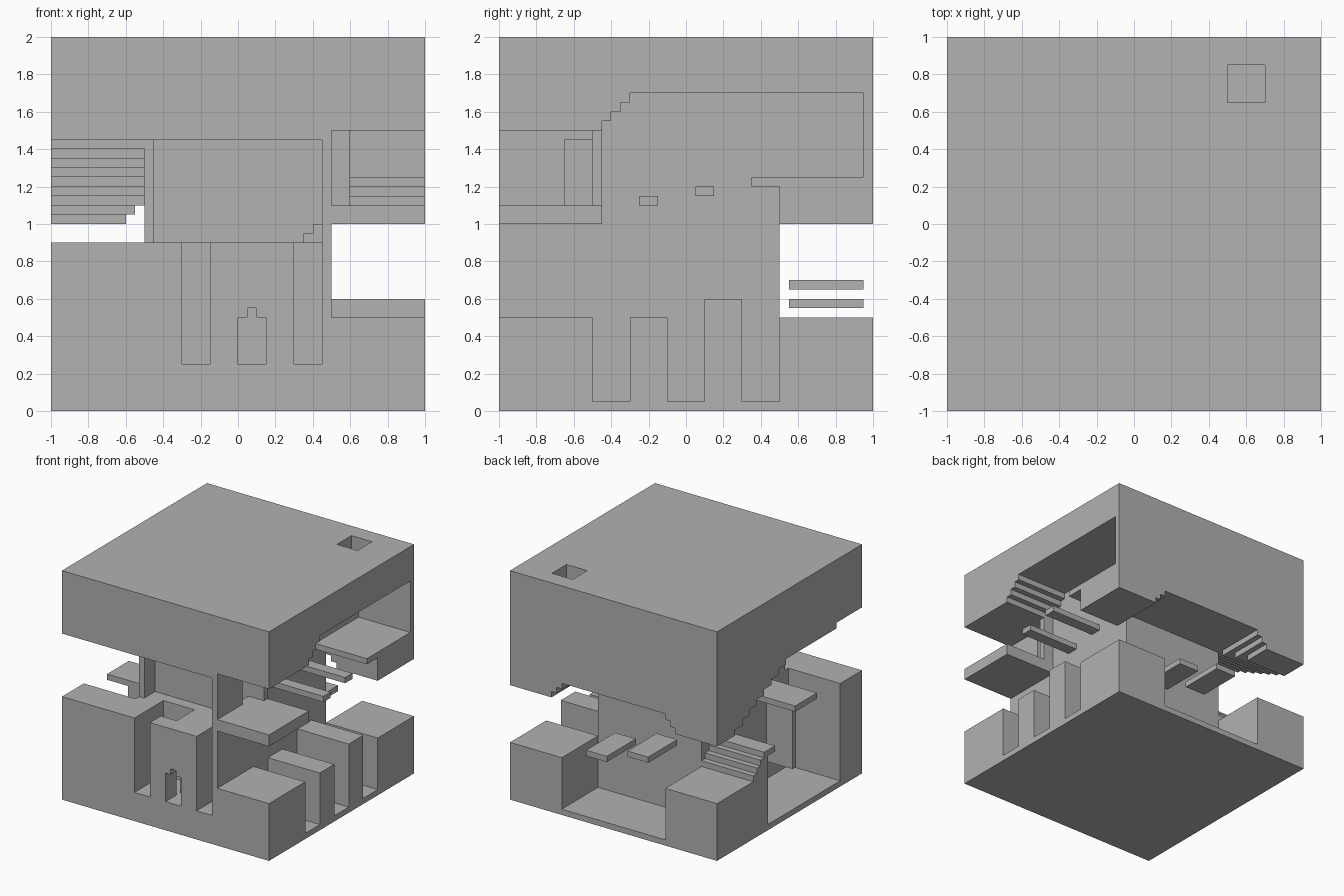
import bpy
import bmesh
from mathutils import Vector

UNIT = 0.05          # all sizes below are counted in this module
EDGE = 20            # half the width of the whole block
CORE = 10            # half the width of the central core
CEILING = 34         # underside of the roof slab
FLOOR = 1            # top of the ground slab

old_cube = bpy.data.objects.get("Cube")
if old_cube:
    bpy.data.objects.remove(old_cube, do_unlink=True)

stone = bpy.data.materials.new("plain_grey")
stone.use_nodes = True
grey = (0.445, 0.445, 0.445, 1)
stone.diffuse_color = grey
stone.node_tree.nodes["Principled BSDF"].inputs["Base Color"].default_value = grey


def prism(name, axis, profile, start, end):
    """Extrude a closed profile along the named axis from start to end."""
    def place(a, b, depth):
        order = {"x": (depth, a, b), "y": (a, depth, b), "z": (a, b, depth)}
        return Vector(order[axis]) * UNIT

    bm = bmesh.new()
    outline = [bm.verts.new(place(a, b, start)) for a, b in profile]
    face = bm.faces.new(outline)
    result = bmesh.ops.extrude_face_region(bm, geom=[face])
    moved = [v for v in result["geom"] if isinstance(v, bmesh.types.BMVert)]
    shift = place(0, 0, end - start)
    bmesh.ops.translate(bm, verts=moved, vec=shift)
    bmesh.ops.recalc_face_normals(bm, faces=bm.faces)
    mesh = bpy.data.meshes.new(name)
    bm.to_mesh(mesh)
    bm.free()
    mesh.materials.append(stone)
    part = bpy.data.objects.new(name, mesh)
    bpy.context.scene.collection.objects.link(part)
    return part


def box(name, x, y, z):
    """Box from three (low, high) ranges."""
    corners = [(x[0], y[0]), (x[1], y[0]), (x[1], y[1]), (x[0], y[1])]
    return prism(name, "z", corners, z[0], z[1])


def stairs(start, run, rise, count):
    """Points of a stepped line, each step rising first and then running."""
    a, b = start
    points = [(a, b)]
    for _ in range(count):
        b += rise
        points.append((a, b))
        a += run
        points.append((a, b))
    return points


def cut(target, cutter):
    """Subtract a hidden cutter from a part."""
    cutter.hide_render = True
    cutter.hide_viewport = True
    cutter.display_type = "WIRE"
    modifier = target.modifiers.new("opening", "BOOLEAN")
    modifier.operation = "DIFFERENCE"
    modifier.solver = "EXACT"
    modifier.object = cutter


whole = (-EDGE, EDGE)
middle = (-CORE, CORE)
left_bay = (-EDGE, -CORE)
right_bay = (CORE, EDGE)
front_bay = (-EDGE, -CORE)
back_bay = (CORE, EDGE)

# Ground, core and roof
box("ground_slab", whole, whole, (0, FLOOR))
box("core", middle, middle, (FLOOR, CEILING))
roof = box("roof_slab", whole, whole, (CEILING, 2 * EDGE))
skylight = box("skylight_cutter", (10, 14), (13, 17), (CEILING - 2, 2 * EDGE + 2))
cut(roof, skylight)

# Front base with its wells, and the niche cut into its face
base_plan = [(-EDGE, -EDGE), (CORE, -EDGE), (CORE, -CORE), (-CORE, -CORE),
             (-CORE, -14), (-EDGE, -14)]
prism("front_base", "z", base_plan, FLOOR, 5)
well_plan = [(-EDGE, -EDGE), (-6, -EDGE), (-6, -12), (0, -12), (0, -17),
             (-3, -17), (-3, -EDGE), (6, -EDGE), (6, -14), (9, -14),
             (9, -CORE), (-CORE, -CORE), (-CORE, -14), (-EDGE, -14)]
front_wall = prism("front_wall", "z", well_plan, 5, 18)
niche_outline = [(0, 4), (3, 4), (3, 10), (2, 10), (2, 11), (1, 11), (1, 10), (0, 10)]
niche = prism("niche_cutter", "y", niche_outline, -EDGE - 2, -16)
cut(front_wall, niche)

# Front room: ceiling, side walls and the steps to its doorway
box("room_ceiling", middle, front_bay, (29, CEILING))
side_wall = [(-EDGE, 5), (-CORE, 5), (-CORE, 22), (-13, 22), (-13, 29), (-EDGE, 29)]
prism("room_right_wall", "x", side_wall, 9, CORE)
box("room_left_wall", (-CORE, -9), (-13, -CORE), (18, 29))
prism("room_steps", "y", stairs((7, 18), 1, 1, 2) + [(9, 18)], -13, -CORE)

# Right bay: low blocks, balcony, door pier and floating treads
blocks = [(front_bay, CORE), ((-6, -2), CORE), ((2, 6), 12), (back_bay, CORE)]
for index, (depth, top) in enumerate(blocks):
    box(f"right_block_{index}", right_bay, depth, (FLOOR, top))
box("balcony", right_bay, (-EDGE, -9), (20, 22))
box("door_pier", (CORE, 12), (-CORE, -9), (22, 30))
for index, (front, bottom) in enumerate([(-5, 22), (1, 23)]):
    box(f"right_tread_{index}", right_bay, (front, front + 2), (bottom, bottom + 1))
right_ceiling = [(-EDGE, CEILING), (-EDGE, 30)] + stairs((-9, 30), 1, 1, 4)[:-1]
prism("right_ceiling", "x", right_ceiling, CORE, EDGE)

# Arched strips on both sides of the back: (inner, outer, lowest height)
arch_strips = [(10, 11, 22), (11, 12, 21), (12, EDGE, 20)]
for index, (inner, outer, low) in enumerate(arch_strips):
    # Upper landing on the right
    landing = [(7, 24), (CORE, 24), (CORE, low), (EDGE, low), (EDGE, CEILING),
               (19, CEILING), (19, 25), (7, 25)]
    prism(f"upper_landing_{index}", "x", landing, inner, outer)
    # Stepped ceiling on the left, rising towards the front
    climb = stairs((15, 20), -2, 1, 8)[:-1]
    steps = [p for p in climb if p[1] >= low]
    underside = [(EDGE, low)] + steps
    underside += [(-13, 28), (-13, 29), (-EDGE, 29)]
    outline = [(EDGE, CEILING)] + underside + [(-EDGE, CEILING)]
    prism(f"left_ceiling_{index}", "x", outline, -outer, -inner)
box("back_ceiling", middle, back_bay, (23, CEILING))

# Left bay: corner block with stairs, then a platform on a thin panel
climb = stairs((CORE, CORE), -1, 1, 4)[:-1]
stair_block = [(6, FLOOR), (EDGE, FLOOR), (EDGE, CORE)] + climb
stair_block += [(4, 14), (4, 13), (6, 13)]
prism("stair_block", "x", stair_block, -EDGE, -CORE)
box("left_platform", (-19, -CORE), (-9, -3), (17, 18))
box("platform_panel", (-15, -CORE), (-9, -8), (4, 17))

# Floating slabs behind the core
for index, (side, bottom) in enumerate([(2, 11), (-6, 13)]):
    box(f"back_tread_{index}", (side, side + 4), (11, 19), (bottom, bottom + 1))
